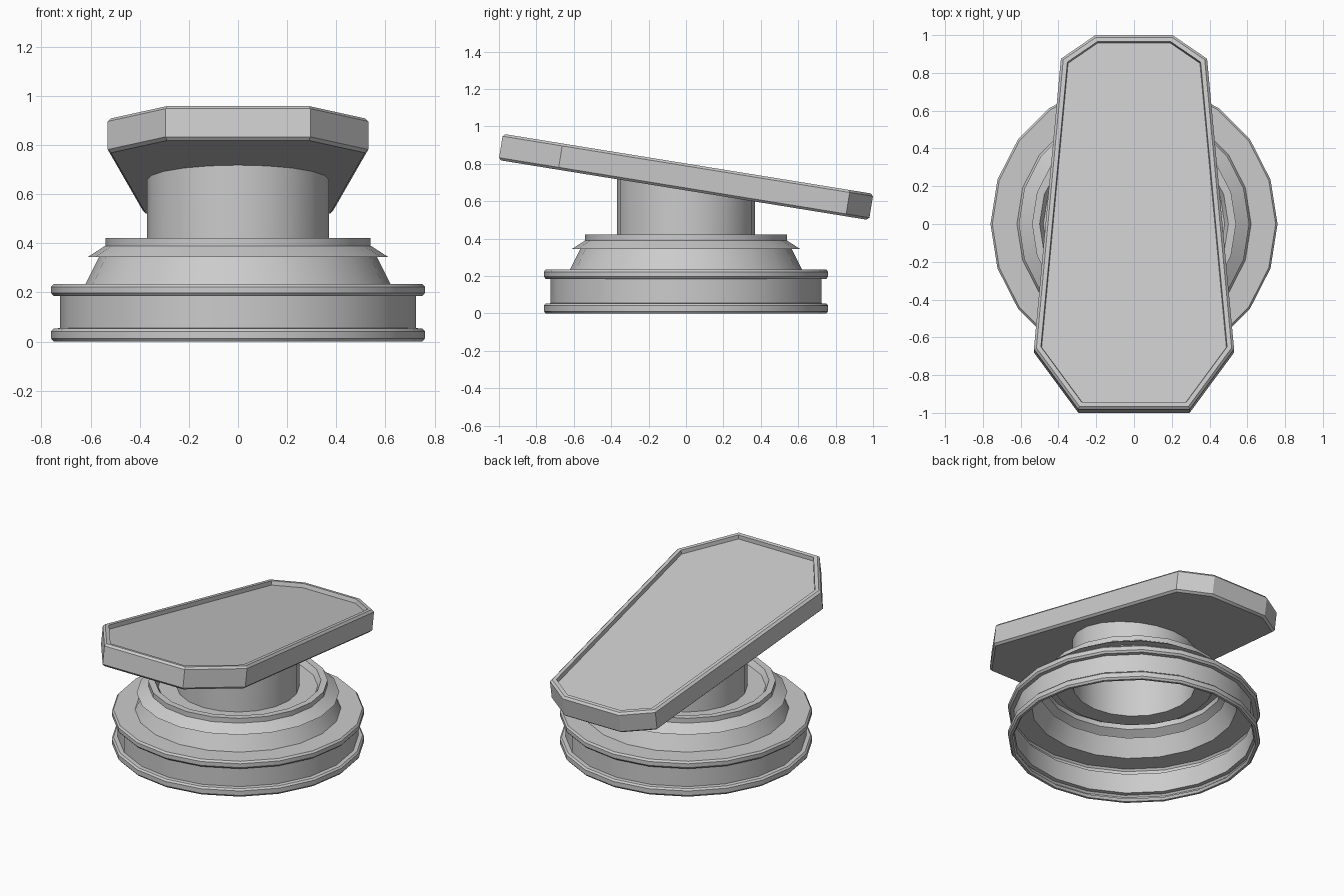
import bpy, bmesh, math
from mathutils import Matrix

if "Cube" in bpy.data.objects:
    bpy.data.objects.remove(bpy.data.objects["Cube"])

SIDES = 20
TILT = math.radians(9.2)


def finish(name, bm, flip_check=True):
    bmesh.ops.recalc_face_normals(bm, faces=bm.faces)
    me = bpy.data.meshes.new(name)
    bm.to_mesh(me)
    bm.free()
    ob = bpy.data.objects.new(name, me)
    bpy.context.collection.objects.link(ob)
    bpy.ops.object.select_all(action='DESELECT')
    ob.select_set(True)
    bpy.context.view_layer.objects.active = ob
    bpy.ops.object.shade_smooth_by_angle(angle=math.radians(25))
    return ob


def bridge(bm, a, b):
    n = len(a)
    for i in range(n):
        j = (i + 1) % n
        bm.faces.new((a[i], a[j], b[j], b[i]))


def lathe(name, profile, slope_top=False):
    """Revolve an open (radius, z) profile; optionally slant the last ring."""
    bm = bmesh.new()
    rings = []
    for k, (r, z) in enumerate(profile):
        ring = []
        for i in range(SIDES):
            a = 2 * math.pi * i / SIDES
            x, y = r * math.cos(a), r * math.sin(a)
            dz = -y * math.tan(TILT) if slope_top and k == len(profile) - 1 else 0
            ring.append(bm.verts.new((x, y, z + dz)))
        rings.append(ring)
    for a, b in zip(rings, rings[1:]):
        bridge(bm, a, b)
    return finish(name, bm)


# hollow base drum with a rounded rim at the bottom and top
lathe("base_drum", [
    (.725, .015), (.735, 0), (.75, 0), (.76, .012), (.76, .042), (.75, .053),
    (.725, .055), (.725, .185), (.75, .185), (.76, .197), (.76, .223),
    (.75, .235), (.62, .235)])

# sloped collar with overhanging flange and sunken top
lathe("collar", [
    (.62, .235), (.565, .345), (.61, .345), (.54, .39), (.54, .422),
    (.50, .422), (.48, .385), (.37, .385)])

# column, its top slanted to meet the plate
lathe("column", [(.37, .385), (.37, .665)], slope_top=True)

# tilted plate: tapered octagon with chamfers and a sunken top
HALF = [(.295, -1.003), (.53, -.68), (.387, .877), (.205, 1.003)]
OUTLINE = HALF + [(-x, y) for x, y in reversed(HALF)]


def inset(points, d):
    """Offset a counter-clockwise convex outline inwards by d."""
    out = []
    n = len(points)
    for i in range(n):
        (ax, ay), (bx, by), (cx, cy) = points[i - 1], points[i], points[(i + 1) % n]
        l1, l2 = math.hypot(bx - ax, by - ay), math.hypot(cx - bx, cy - by)
        n1 = (-(by - ay) / l1, (bx - ax) / l1)
        n2 = (-(cy - by) / l2, (cx - bx) / l2)
        k = d / (1 + n1[0] * n2[0] + n1[1] * n2[1])
        out.append((bx + (n1[0] + n2[0]) * k, by + (n1[1] + n2[1]) * k))
    return out


bm = bmesh.new()
loops = []
for d, z in [(.013, -.071), (0, -.058), (0, .058), (.013, .071), (.036, .071), (.04, .045)]:
    loops.append([bm.verts.new((x, y, z)) for x, y in inset(OUTLINE, d)])
for a, b in zip(loops, loops[1:]):
    bridge(bm, a, b)
bm.faces.new(loops[0])
bm.faces.new(loops[-1])
bm.transform(Matrix.Translation((0, 0, .73)) @ Matrix.Rotation(-TILT, 4, 'X'))
finish("tilted_plate", bm)
